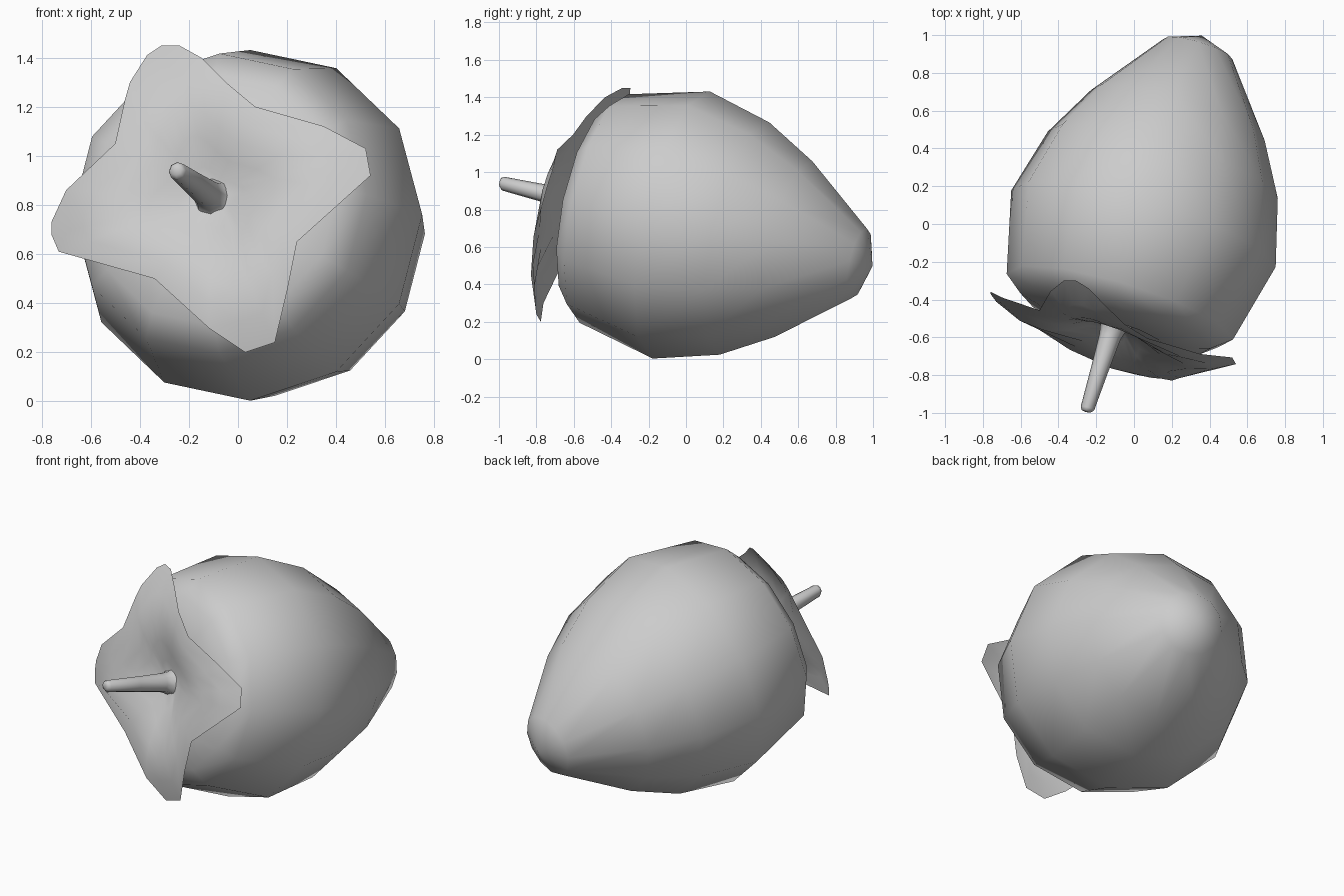
import bpy, bmesh
from math import cos, sin, pi, sqrt
from mathutils import Vector

cube = bpy.data.objects.get("Cube")
if cube:
    bpy.data.objects.remove(cube, do_unlink=True)

# One plain grey for the whole fruit
grey = bpy.data.materials.new("plain grey")
grey.use_nodes = True
grey.diffuse_color = (0.604, 0.604, 0.604, 1)
grey.node_tree.nodes["Principled BSDF"].inputs["Base Color"].default_value = grey.diffuse_color

# Tilted fruit axis: the tip points back, the stem points forward
centre = Vector((0.05, -0.025, 0.717))
axis = Vector((0.285, 0.942, -0.202)).normalized()
side = (Vector((1, 0, 0)) - axis * axis.x).normalized()
up = side.cross(axis)


def finish(name, bm):
    mesh = bpy.data.meshes.new(name)
    bm.to_mesh(mesh)
    bm.free()
    mesh.materials.append(grey)
    mesh.shade_smooth()
    obj = bpy.data.objects.new(name, mesh)
    bpy.context.collection.objects.link(obj)


def skin(bm, rings):
    """Bridge consecutive rings; a ring with one vertex is a pole."""
    for a, b in zip(rings, rings[1:]):
        n = max(len(a), len(b))
        for i in range(n):
            j = (i + 1) % n
            if len(a) == 1:
                bm.faces.new((a[0], b[i], b[j]))
            elif len(b) == 1:
                bm.faces.new((a[i], b[0], a[j]))
            else:
                bm.faces.new((a[i], b[i], b[j], a[j]))
    bmesh.ops.recalc_face_normals(bm, faces=bm.faces)


def lathe(name, profile, sides, drift=Vector()):
    """Revolve (distance, radius) pairs about the fruit axis."""
    bm = bmesh.new()
    rings = []
    for k, (t, r) in enumerate(profile):
        mid = centre + axis * t + drift * (k / len(profile))
        angles = [2 * pi * i / sides for i in range(sides)] if r else [0]
        rings.append([bm.verts.new(mid + side * r * cos(a) + up * r * sin(a)) for a in angles])
    skin(bm, rings)
    finish(name, bm)


# Plump body with a shallow dimple under the leaves
lathe("fruit_body", [(-0.5, 0), (-0.585, 0.3), (-0.52, 0.525), (-0.44, 0.625), (0, 0.73),
                     (0.36, 0.635), (0.64, 0.48), (1.015, 0.19), (1.09, 0)], 12)

# Stem with a flared foot and blunt end
lathe("stem", [(-0.53, 0.095), (-0.56, 0.07), (-0.61, 0.058), (-0.8, 0.047),
               (-1.015, 0.037), (-1.03, 0.025), (-1.032, 0)], 8, Vector((-0.015, 0, 0.03)))

# Leaf crown: four broad lobes over a domed sheet
OUTLINE = [(-0.46, 1.23), (-0.44, 1.3), (-0.37, 1.41), (-0.31, 1.45), (-0.24, 1.45),
           (-0.15, 1.4), (-0.05, 1.3), (0.07, 1.2), (0.35, 1.12), (0.52, 1.03),
           (0.54, 0.92), (0.24, 0.65), (0.2, 0.45), (0.15, 0.24), (0.03, 0.2),
           (-0.12, 0.3), (-0.34, 0.5), (-0.73, 0.61), (-0.76, 0.68), (-0.76, 0.73),
           (-0.7, 0.86), (-0.5, 1.05)]
DOME = [(0, -0.535), (0.1, -0.56), (0.2, -0.61), (0.33, -0.65), (0.45, -0.655),
        (0.6, -0.61), (0.75, -0.52), (1.5, -0.1)]
mid_x, mid_z = -0.11, 0.83


def dome_height(r):
    for (r0, t0), (r1, t1) in zip(DOME, DOME[1:]):
        if r <= r1:
            return t0 + (t1 - t0) * (r - r0) / (r1 - r0)


def on_dome(x, z):
    """Find the depth at which a front-view position meets the tilted dome."""
    tilt = 0.065 * (z - mid_z) - 0.03 * (x - mid_x)
    t = -0.6
    for _ in range(6):
        y = centre.y + (t - (x - centre.x) * axis.x - (z - centre.z) * axis.z) / axis.y
        p = Vector((x, y, z))
        t = tilt + dome_height(sqrt(max((p - centre).length_squared - t * t, 0)))
    return p


bm = bmesh.new()
rings = []
for s in (0, 0.2, 0.4, 0.6, 0.8, 1):
    points = OUTLINE if s else [(mid_x, mid_z)]
    rings.append([bm.verts.new(on_dome(mid_x + (x - mid_x) * s, mid_z + (z - mid_z) * s))
                  for x, z in points])
skin(bm, rings)
if sum(f.normal.y for f in bm.faces) > 0:
    bmesh.ops.reverse_faces(bm, faces=bm.faces)
finish("leaf_crown", bm)
